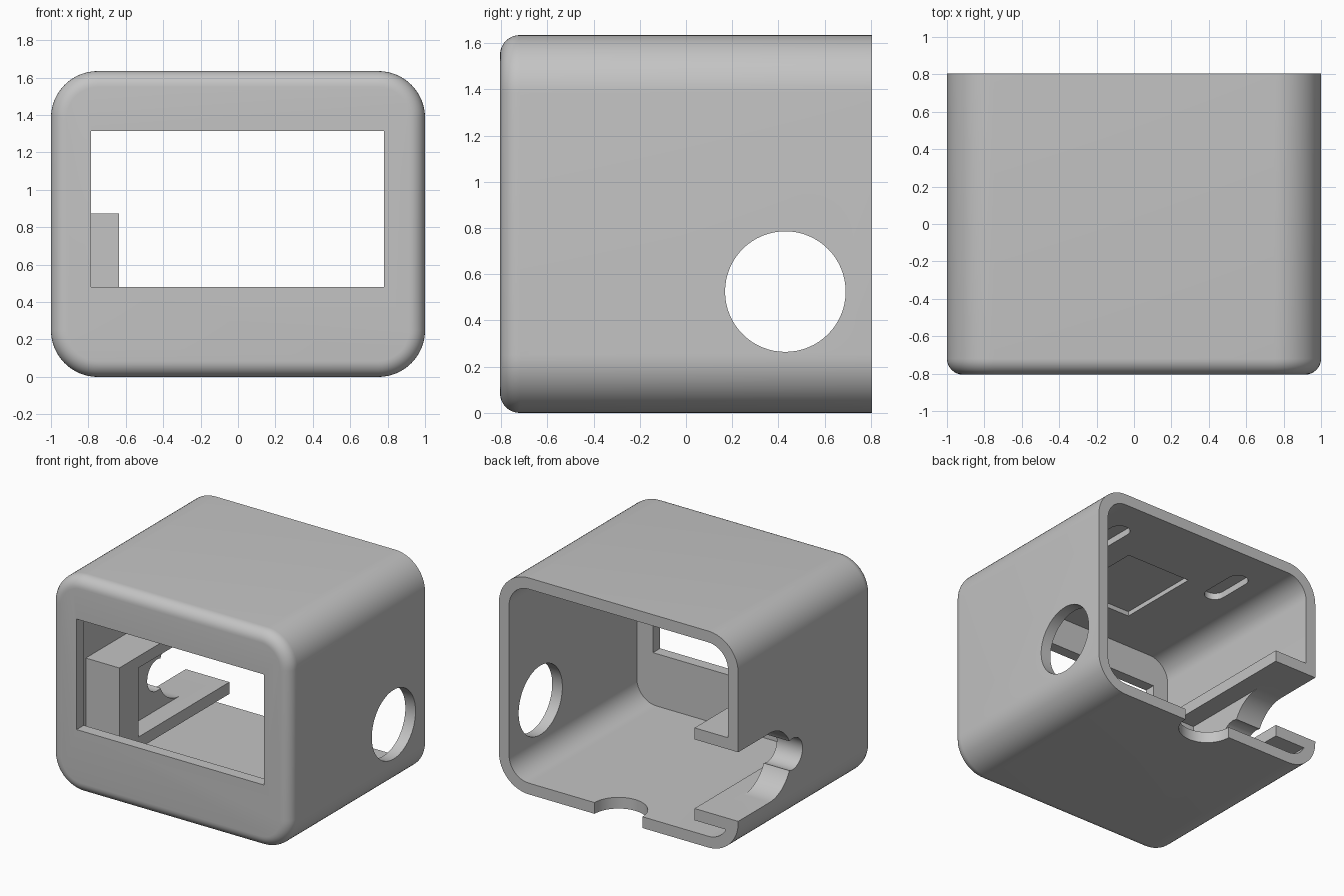
import bpy, bmesh
from math import cos, sin, pi, radians
from mathutils import Vector

old = bpy.data.objects.get("Cube")
if old:
    bpy.data.objects.remove(old, do_unlink=True)

WALL, BACK, HEIGHT = 0.085, 0.805, 1.635
AXES = {"X": (Vector((0, 1, 0)), Vector((0, 0, 1)), Vector((1, 0, 0))),
        "Y": (Vector((1, 0, 0)), Vector((0, 0, 1)), Vector((0, 1, 0))),
        "Z": (Vector((1, 0, 0)), Vector((0, 1, 0)), Vector((0, 0, 1)))}


def rounded_rect(a0, a1, b0, b1, r, steps=16):
    """Outline of a rectangle with rounded corners, counter-clockwise."""
    if r == 0:
        return [(a0, b0), (a1, b0), (a1, b1), (a0, b1)]
    centres = [(a1 - r, b1 - r), (a0 + r, b1 - r), (a0 + r, b0 + r), (a1 - r, b0 + r)]
    pts = []
    for q, (ca, cb) in enumerate(centres):
        for i in range(steps + 1):
            t = (q + i / steps) * pi / 2
            p = (ca + r * cos(t), cb + r * sin(t))
            if not pts or (Vector(p) - Vector(pts[-1])).length > 1e-5:
                pts.append(p)
    if (Vector(pts[0]) - Vector(pts[-1])).length < 1e-5:
        pts.pop()
    return pts


def prism(name, axis, outline, lo, hi, round_start=0):
    """Extrude an outline along an axis; optionally round the starting rim."""
    u, v, w = AXES[axis]
    bm = bmesh.new()
    start = bm.faces.new([bm.verts.new(u * a + v * b + w * lo) for a, b in outline])
    out = bmesh.ops.extrude_face_region(bm, geom=[start], use_keep_orig=True)
    moved = [g for g in out["geom"] if isinstance(g, bmesh.types.BMVert)]
    bmesh.ops.translate(bm, verts=moved, vec=w * (hi - lo))
    bmesh.ops.recalc_face_normals(bm, faces=bm.faces[:])
    if round_start:
        rim = [e for e in bm.edges if all(abs(x.co.dot(w) - lo) < 1e-5 for x in e.verts)]
        bmesh.ops.bevel(bm, geom=rim, offset=round_start, segments=8,
                        profile=0.5, affect="EDGES", clamp_overlap=False)
    mesh = bpy.data.meshes.new(name)
    bm.to_mesh(mesh)
    bm.free()
    obj = bpy.data.objects.new(name, mesh)
    bpy.context.collection.objects.link(obj)
    return obj


def box(name, x, y, z):
    return prism(name, "Y", rounded_rect(*x, *z, 0), *y)


def cylinder(name, axis, a, b, r, lo, hi):
    return prism(name, axis, rounded_rect(a - r, a + r, b - r, b + r, r), lo, hi)


def cut(target, cutter):
    """Subtract the cutter and discard it."""
    mod = target.modifiers.new("cut", "BOOLEAN")
    mod.operation, mod.solver, mod.object = "DIFFERENCE", "EXACT", cutter
    bpy.ops.object.select_all(action="DESELECT")
    bpy.context.view_layer.objects.active = target
    target.select_set(True)
    bpy.ops.object.modifier_apply(modifier=mod.name)
    bpy.data.objects.remove(cutter, do_unlink=True)


# Outer body with a rounded front rim
body = prism("housing", "Y", rounded_rect(-1, 1, 0, HEIGHT, 0.25), -BACK, BACK, WALL)

# Hollow interior, leaving the side bracket standing on the right wall
cavity = prism("cavity", "Y", rounded_rect(-1 + WALL, 1 - WALL, WALL, HEIGHT - WALL, 0.25 - WALL),
               -BACK + WALL, BACK + 0.1)
cut(cavity, box("bracket", (-1.1, -0.635), (-0.51, 1.1), (0.175, 0.873)))
cut(body, cavity)

# Bracket pocket between its two shelves
cut(body, box("pocket", (-0.785, -0.5), (-0.28, 1), (0.264, 0.786)))

# Right wall opening: round hole, small lobe, and a slot open to the back
cut(body, cylinder("port", "X", 0.43, 0.525, 0.261, -1.1, -0.7))
cut(body, cylinder("port_lobe", "X", 0.155, 0.525, 0.118, -1.1, -0.7))
cut(body, box("port_slot", (-1.1, -0.7), (0.43, 1), (0.264, 0.786)))

# Left wall round hole, front window and floor notch
cut(body, cylinder("side_hole", "X", 0.43, 0.525, 0.261, 0.8, 1.1))
cut(body, box("window", (-0.785, 0.78), (-1, -0.65), (0.48, 1.315)))
cut(body, cylinder("floor_notch", "Z", 0, BACK, 0.2, -0.1, 0.15))

# Shallow recesses in the ceiling
ceiling = HEIGHT - WALL
for x in (-0.546, 0.546):
    cut(body, prism("oval_recess", "Z", rounded_rect(x - 0.075, x + 0.075, 0.165, 0.565, 0.075),
                    ceiling - 0.1, ceiling + 0.05))
cut(body, box("square_recess", (-0.275, 0.275), (-0.39, 0.27), (ceiling - 0.1, ceiling + 0.035)))

# Plain grey finish
grey = bpy.data.materials.new("plain_grey")
grey.use_nodes = True
colour = (0.55, 0.55, 0.55, 1)
grey.diffuse_color = colour
grey.node_tree.nodes["Principled BSDF"].inputs["Base Color"].default_value = colour
body.data.materials.clear()
body.data.materials.append(grey)

# Smooth rounded surfaces, sharp cut edges
bpy.ops.object.select_all(action="DESELECT")
body.select_set(True)
bpy.context.view_layer.objects.active = body
bpy.ops.object.shade_smooth_by_angle(angle=radians(30))
